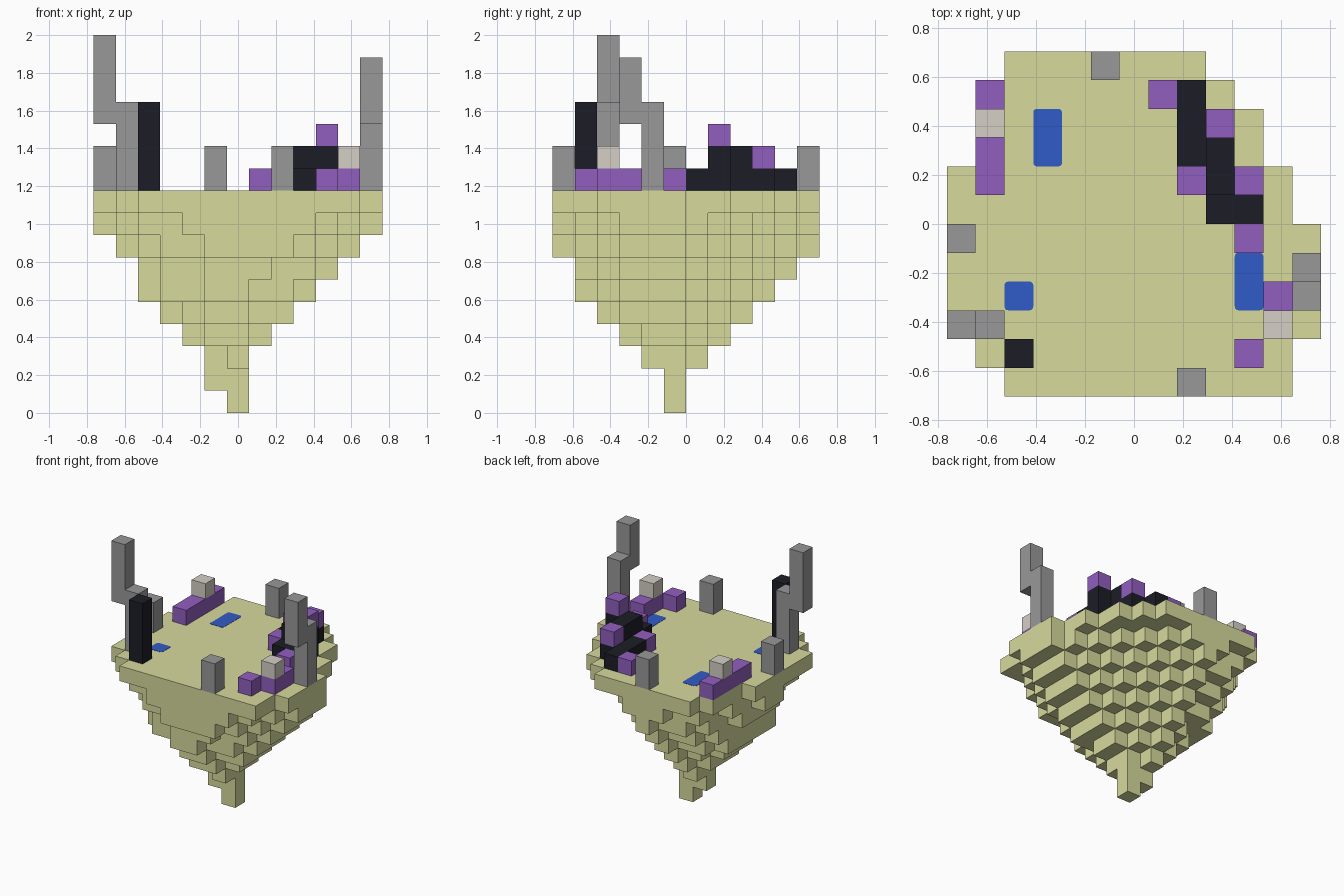
import bpy
import bmesh
from math import hypot, radians
from mathutils import Vector

cube = bpy.data.objects.get("Cube")
if cube:
    bpy.data.objects.remove(cube, do_unlink=True)

U = 2 / 17                                  # block size
ORIGIN = Vector((-6.5 * U, -6 * U, 0))      # corner of the block grid
GROUND = 10                                 # island height in blocks


def material(name, r, g, b):
    m = bpy.data.materials.new(name)
    m.use_nodes = True
    m.diffuse_color = (r, g, b, 1)
    m.node_tree.nodes["Principled BSDF"].inputs["Base Color"].default_value = (r, g, b, 1)
    return m


SAND = material("pale_olive", 0.68, 0.70, 0.335)
GREY = material("stone_grey", 0.315, 0.315, 0.315)
LIGHT = material("light_stone", 0.66, 0.62, 0.56)
BLACK = material("near_black", 0.012, 0.012, 0.02)
PURPLE = material("purple", 0.285, 0.112, 0.52)
BLUE = material("water_blue", 0.03, 0.105, 0.57)


def finish(bm, name, mat):
    mesh = bpy.data.meshes.new(name)
    bm.to_mesh(mesh)
    bm.free()
    mesh.materials.append(mat)
    ob = bpy.data.objects.new(name, mesh)
    bpy.context.collection.objects.link(ob)
    return ob


def blocks(name, cells, mat):
    """Merge unit blocks into one closed shell, keeping only outer faces."""
    bm = bmesh.new()
    cells = set(cells)
    for cell in cells:
        mid = Vector(cell) + Vector((0.5, 0.5, 0.5))
        for axis in range(3):
            for sign in (-1, 1):
                n = Vector((0, 0, 0))
                n[axis] = sign
                if tuple(int(c + d) for c, d in zip(cell, n)) in cells:
                    continue
                a = Vector((0, 0, 0))
                a[(axis + 1) % 3] = 0.5
                b = n.cross(a)
                corners = (a + b, b - a, -a - b, a - b)
                bm.faces.new([bm.verts.new(ORIGIN + (mid + n / 2 + c) * U) for c in corners])
    bmesh.ops.remove_doubles(bm, verts=bm.verts, dist=U / 100)
    bmesh.ops.dissolve_limit(bm, angle_limit=radians(1), verts=bm.verts, edges=bm.edges)
    return finish(bm, name, mat)


def column(i, j, bottom, count):
    return [(i, j, GROUND + bottom + k) for k in range(count)]


# Floating island: first and last block of each row of the top layer
rows = [(2, 11), (1, 11), (0, 12), (0, 12), (0, 12), (0, 12),
        (0, 11), (0, 11), (1, 10), (1, 10), (1, 9), (2, 8)]
top = [(i, j) for j, (a, b) in enumerate(rows) for i in range(a, b + 1)]
island = [(i, j, GROUND - 1) for i, j in top]

# Layers narrowing to the tip (radius, centre x, centre y), with the
# back left side cut to a diagonal staircase
layers = [(0.5, 5.6, 5), (0.9, 5.6, 5), (1.165, 5.6, 5.03), (2.3, 5.6, 5), (3.2, 5.6, 5),
          (4.2, 5.6, 5), (4.85, 6, 5.5), (5.75, 6.4, 5.5), (6.3, 6.25, 5.4)]
for k, (radius, cx, cy) in enumerate(layers):
    island += [(i, j, k) for i, j in top
               if hypot(i - cx, j - cy) < radius and i + j <= max(k, 2) + 9]
blocks("island", island, SAND)

# Stone pillars and stepped towers
blocks("right_tower", column(1, 2, 0, 4) + column(0, 2, 3, 4), GREY)
blocks("left_tower", column(12, 4, 0, 4) + column(12, 3, 3, 3), GREY)
for name, i, j in (("front_pillar", 8, 0), ("back_pillar", 5, 11), ("side_pillar", 0, 5)):
    blocks(name, column(i, j, 0, 2), GREY)
blocks("dark_pillar", column(2, 1, 0, 4), BLACK)

# Winding dark wall
wall = [(8, j, GROUND) for j in (8, 9, 10)] + [(9, j, GROUND) for j in (6, 7, 8, 9)]
wall += column(10, 6, 0, 1) + column(10, 7, 0, 2) + column(9, 7, 1, 1) + column(9, 8, 1, 1)
blocks("dark_wall", wall, BLACK)

# Purple blocks on and around the wall
for n, (i, j, k) in enumerate([(7, 10, 0), (9, 9, 1), (8, 7, 0), (10, 7, 2), (10, 5, 0), (10, 1, 0)]):
    blocks(f"purple_block_{n + 1}", column(i, j, k, 1), PURPLE)

# Purple hedges, each with a light stone on top
blocks("right_hedge", [(1, j, GROUND) for j in range(7, 11)], PURPLE)
blocks("left_hedge", [(11, j, GROUND) for j in (2, 3)], PURPLE)
blocks("right_light_stone", column(1, 9, 1, 1), LIGHT)
blocks("left_light_stone", column(11, 2, 1, 1), LIGHT)


# Shallow pools with slightly rounded corners, almost flush with the ground
def pool(name, i, j, length):
    bm = bmesh.new()
    bmesh.ops.create_cube(bm, size=1)
    size = Vector((U, length * U, 0.004))
    centre = ORIGIN + Vector((i + 0.5, j + length / 2, GROUND)) * U
    for v in bm.verts:
        v.co = centre + v.co * size
    upright = [e for e in bm.edges if abs(e.verts[0].co.z - e.verts[1].co.z) > 0.001]
    bmesh.ops.bevel(bm, geom=upright, offset=0.015, segments=3, profile=0.5, affect='EDGES')
    finish(bm, name, BLUE)


pool("back_pool", 3, 8, 2)
pool("front_pool", 2, 3, 1)
pool("side_pool", 10, 3, 2)
